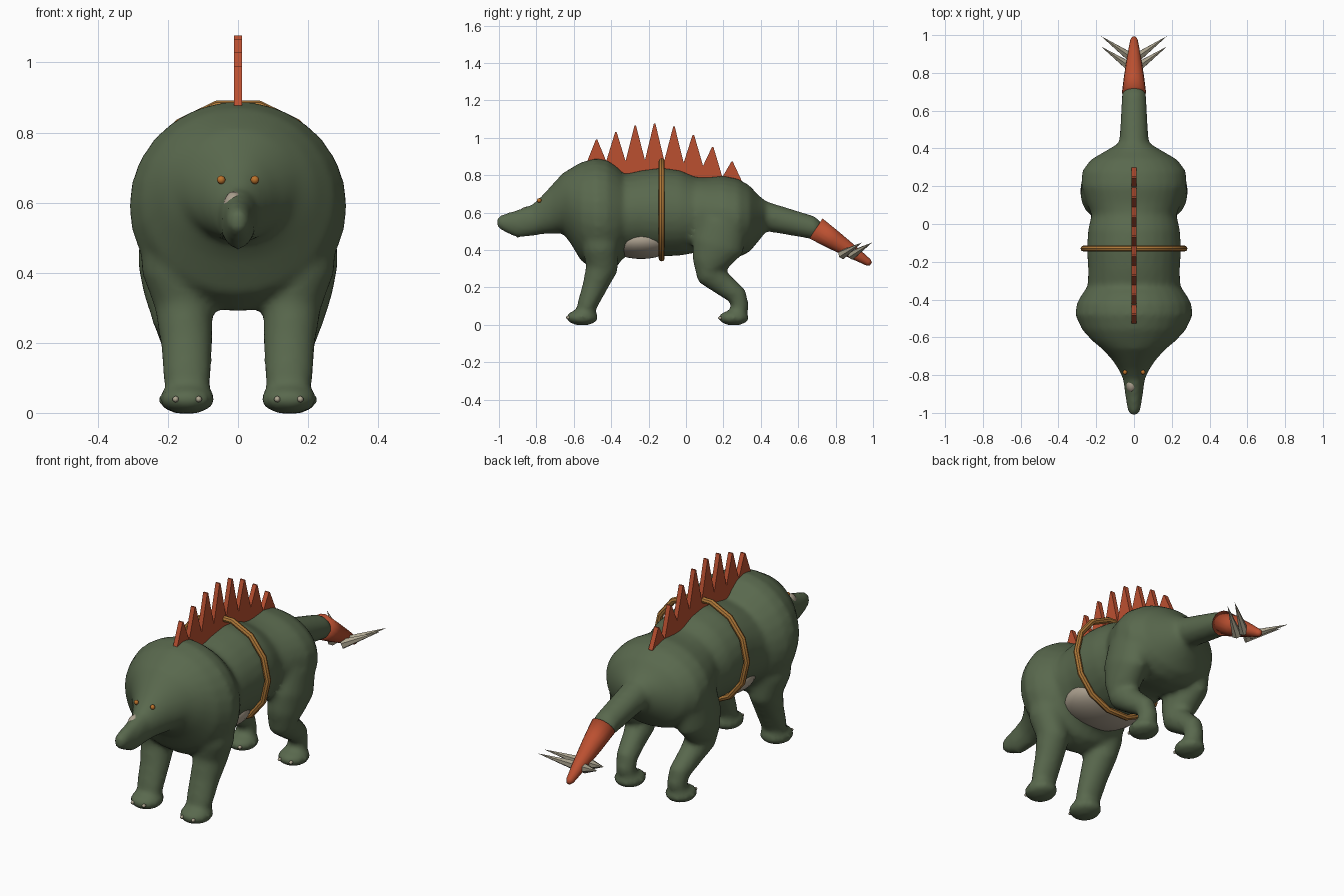
import bpy, bmesh, math
from mathutils import Vector, Matrix

cube = bpy.data.objects.get("Cube")
if cube:
    bpy.data.objects.remove(cube, do_unlink=True)


def material(name, rgb):
    m = bpy.data.materials.new(name)
    m.use_nodes = True
    m.diffuse_color = (*rgb, 1)
    m.node_tree.nodes["Principled BSDF"].inputs["Base Color"].default_value = (*rgb, 1)
    return m


GREEN = material("moss green skin", (0.10, 0.14, 0.075))
RED = material("rust red", (0.50, 0.08, 0.03))
BONE = material("bone", (0.42, 0.38, 0.28))
CREAM = material("belly cream", (0.42, 0.36, 0.28))
LEATHER = material("tan leather", (0.43, 0.19, 0.04))
AMBER = material("amber eye", (0.50, 0.17, 0.025))


def finish(name, bm, mat, smooth=True):
    bmesh.ops.recalc_face_normals(bm, faces=bm.faces)
    mesh = bpy.data.meshes.new(name)
    bm.to_mesh(mesh)
    bm.free()
    mesh.materials.append(mat)
    for p in mesh.polygons:
        p.use_smooth = smooth
    ob = bpy.data.objects.new(name, mesh)
    bpy.context.collection.objects.link(ob)
    return ob


def loft(bm, stations, axis=None, n=20):
    """Skin rings (x, y, z, half width, half depth) along a path."""
    pts = [Vector(s[:3]) for s in stations]
    side, rings = Vector((1, 0, 0)), []
    for i, (c, s) in enumerate(zip(pts, stations)):
        t = axis or pts[min(i + 1, len(pts) - 1)] - pts[max(i - 1, 0)]
        up = t.cross(side).normalized()
        angles = [math.tau * k / n for k in range(n)]
        rings.append([bm.verts.new(c + side * s[3] * math.cos(a) + up * s[4] * math.sin(a))
                      for a in angles])
    for a, b in zip(rings, rings[1:]):
        for k in range(n):
            bm.faces.new((a[k], a[(k + 1) % n], b[(k + 1) % n], b[k]))
    bm.faces.new(rings[0])
    bm.faces.new(rings[-1][::-1])


def ellipsoid(bm, centre, radii, seg=16):
    bmesh.ops.create_uvsphere(bm, u_segments=seg, v_segments=seg // 2 + 2, radius=1,
                              matrix=Matrix.Translation(centre) @ Matrix.Diagonal((*radii, 1)))


def spike(bm, base, tip, r, sides=6):
    base, tip = Vector(base), Vector(tip)
    d = tip - base
    bmesh.ops.create_cone(bm, cap_ends=True, segments=sides, radius1=r, radius2=0, depth=d.length,
                          matrix=Matrix.Translation((base + tip) / 2)
                          @ d.to_track_quat('Z', 'Y').to_matrix().to_4x4())


# Head, torso and tail root: y, top, bottom, half width
profile = [
    (-1.01, .575, .52, .025), (-.97, .595, .495, .037), (-.9, .615, .465, .047),
    (-.82, .645, .475, .058), (-.77, .69, .485, .082), (-.72, .745, .485, .115),
    (-.66, .81, .49, .17), (-.62, .835, .44, .22), (-.56, .87, .34, .275),
    (-.48, .89, .29, .312), (-.42, .88, .29, .303), (-.37, .845, .31, .275),
    (-.33, .805, .365, .245), (-.24, .825, .375, .243), (-.13, .84, .365, .25),
    (-.03, .825, .37, .243), (.05, .79, .385, .225), (.11, .787, .38, .25),
    (.2, .797, .36, .28), (.28, .78, .36, .275), (.34, .745, .39, .23),
    (.39, .69, .45, .145), (.43, .66, .5, .078), (.69, .58, .455, .064), (.73, .54, .46, .04)]
body = bmesh.new()
loft(body, [(0, y, (t + b) / 2, w, (t - b) / 2) for y, t, b, w in profile], Vector((0, 1, 0)), 28)

# Legs and feet, mirrored left and right
front_leg = [(.19, -.46, .52, .09, .1), (.185, -.455, .4, .09, .095), (.155, -.45, .3, .083, .086),
             (.147, -.49, .2, .074, .066), (.145, -.53, .1, .069, .053), (.145, -.54, .05, .06, .05)]
hind_leg = [(.19, .2, .55, .09, .13), (.195, .17, .42, .09, .14), (.185, .13, .33, .082, .1),
            (.175, .13, .27, .072, .078), (.165, .2, .215, .06, .062), (.155, .275, .155, .053, .054),
            (.15, .29, .1, .05, .048), (.15, .275, .05, .05, .045)]
feet = [((.145, -.555, .039), (.082, .088, .043)), ((.15, .255, .037), (.079, .084, .041))]
for s in (1, -1):
    for leg in (front_leg, hind_leg):
        loft(body, [(s * p[0], *p[1:]) for p in leg])
    for (x, y, z), r in feet:
        ellipsoid(body, (s * x, y, z), r)
skin = finish("body", body, GREEN)
remesh = skin.modifiers.new("Fuse", 'REMESH')
remesh.mode = 'VOXEL'
remesh.voxel_size = 0.015
remesh.use_smooth_shade = True
soften = skin.modifiers.new("Soften", 'SMOOTH')
soften.factor = 0.5
soften.iterations = 7

# Red tail end
bm = bmesh.new()
loft(bm, [(0, .695, .515, .064, .064), (0, .79, .453, .052, .052), (0, .9, .383, .034, .034),
          (0, .975, .334, .02, .02), (0, .988, .325, .01, .01)], n=16)
tail = finish("tail_tip", bm, RED)

# Tail spikes, two on each side
bm = bmesh.new()
for s in (1, -1):
    spike(bm, (s * .025, .835, .375), (s * .175, .94, .44), .026)
    spike(bm, (s * .02, .885, .372), (s * .175, .995, .44), .026)
finish("tail_spikes", bm, BONE, False)

# Saw-toothed back fin, cut from one extruded outline
peaks = [.99, 1.03, 1.065, 1.077, 1.06, 1.016, .95, .872]
valleys = [.87, .875, .875, .88, .877, .866, .85, .79, .77]
step, start = .1035, -.53
outline = [(start, valleys[0])]
for i, peak in enumerate(peaks):
    mid = start + step * (i + .5)
    outline += [(mid - .004, peak), (mid + .004, peak), (start + step * (i + 1), valleys[i + 1])]
outline += [(.28, .7), (-.5, .7)]
bm = bmesh.new()
face = bm.faces.new([bm.verts.new((-.012, y, z)) for y, z in outline])
extruded = bmesh.ops.extrude_face_region(bm, geom=[face])["geom"]
bmesh.ops.translate(bm, vec=(.024, 0, 0),
                    verts=[v for v in extruded if isinstance(v, bmesh.types.BMVert)])
finish("back_fin", bm, RED, False)

# Leather girth strap
bpy.ops.mesh.primitive_torus_add(major_segments=14, minor_segments=8, major_radius=.267,
                                 minor_radius=.016, location=(0, -.13, .615),
                                 rotation=(math.pi / 2, math.pi / 2, 0))
strap = bpy.context.object
strap.name = "girth_strap"
strap.data.materials.append(LEATHER)
# A half step of turn puts a flat side on top
strap.data.transform(Matrix.Rotation(math.pi / 14 + math.pi / 2, 4, 'Z'))
strap.rotation_euler = (math.pi / 2, 0, 0)
bpy.ops.object.shade_smooth_by_angle(angle=math.radians(30))

# Pale belly and muzzle patch
bm = bmesh.new()
ellipsoid(bm, (0, -.24, .45), (.205, .19, .098), 28)
finish("belly", bm, CREAM)
bm = bmesh.new()
ellipsoid(bm, (-.012, -.85, .59), (.03, .045, .042))
finish("muzzle_patch", bm, CREAM)

# Eyes and small claws
bm = bmesh.new()
for s in (1, -1):
    ellipsoid(bm, (s * .048, -.785, .665), (.012, .012, .012), 12)
finish("eyes", bm, AMBER)
bm = bmesh.new()
for s in (1, -1):
    for (x, y, z), r in feet:
        for toe in (-.033, .033):
            ellipsoid(bm, (s * x + toe, y - r[1] * .85, z), (.009, .012, .009), 8)
finish("claws", bm, BONE)
